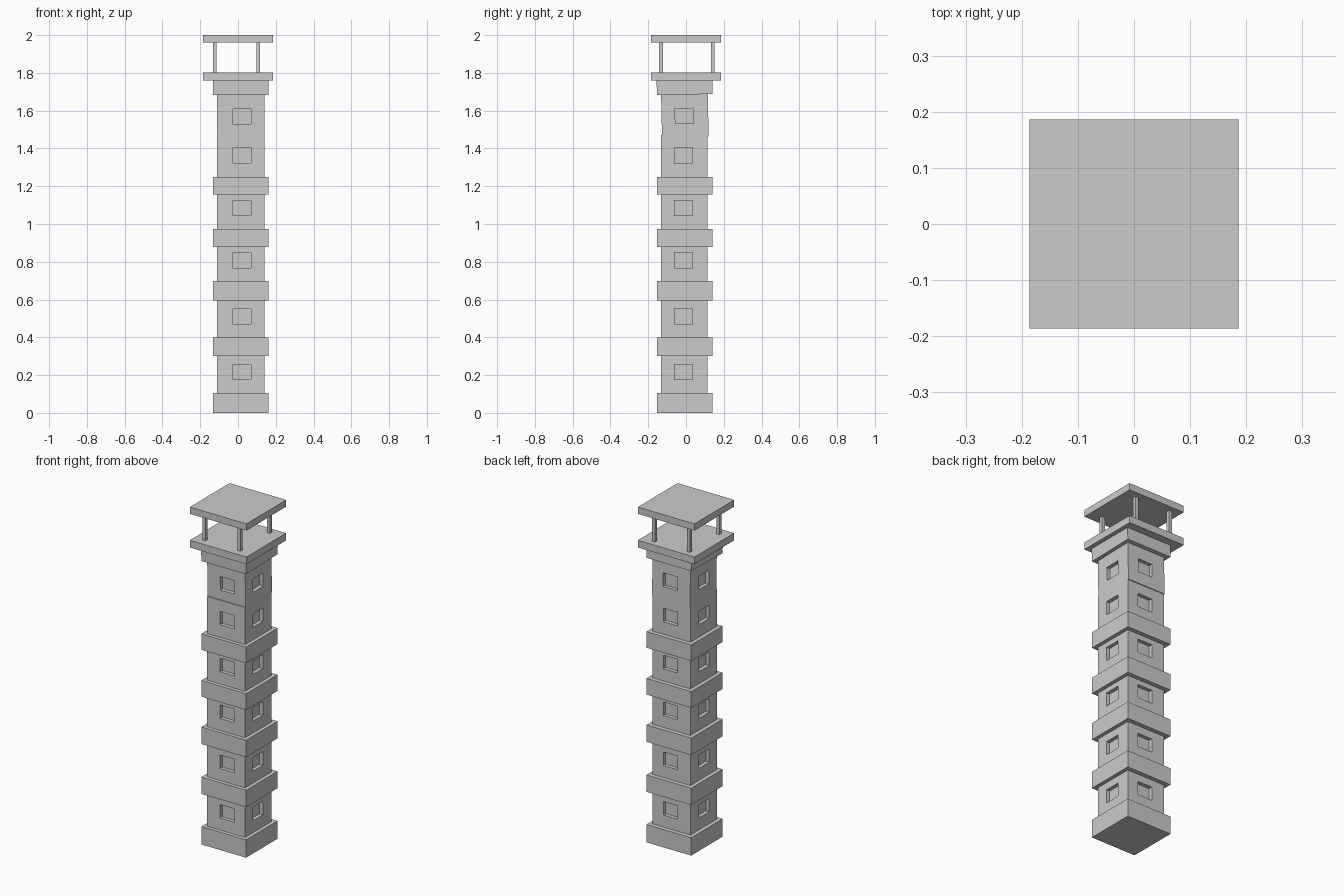
import bpy, bmesh
from math import radians
from mathutils import Matrix, Vector

if "Cube" in bpy.data.objects:
    bpy.data.objects.remove(bpy.data.objects["Cube"])


def add_boxes(name, boxes, matrix=None):
    """One object made of boxes given as (x0, x1, y0, y1, z0, z1)."""
    bm = bmesh.new()
    for x0, x1, y0, y1, z0, z1 in boxes:
        m = (Matrix.Translation(((x0 + x1) / 2, (y0 + y1) / 2, (z0 + z1) / 2))
             @ Matrix.Diagonal((x1 - x0, y1 - y0, z1 - z0, 1)))
        bmesh.ops.create_cube(bm, size=1, matrix=m)
    if matrix:
        bm.transform(matrix)
    mesh = bpy.data.meshes.new(name)
    bm.to_mesh(mesh)
    bm.free()
    obj = bpy.data.objects.new(name, mesh)
    bpy.context.collection.objects.link(obj)
    return obj


# Shaft outline and window placement
X0, X1, Y0, Y1 = -0.11, 0.139, -0.132, 0.115
WX, WY, WW, WH, DEPTH = 0.021, -0.013, 0.047, 0.04, 0.022


def add_shaft(name, z0, z1, window_heights, matrix=None):
    """Shaft block with a recessed window on each side at every height."""
    shaft = add_boxes(name, [(X0, X1, Y0, Y1, z0, z1)], matrix)
    cuts = []
    for z in window_heights:
        lo, hi = z - WH, z + WH
        for a, b in ((Y0 - 0.05, Y0 + DEPTH), (Y1 - DEPTH, Y1 + 0.05)):
            cuts.append((WX - WW, WX + WW, a, b, lo, hi))
        for a, b in ((X0 - 0.05, X0 + DEPTH), (X1 - DEPTH, X1 + 0.05)):
            cuts.append((a, b, WY - WW, WY + WW, lo, hi))
    cutter = add_boxes(name + "_window_cutter", cuts, matrix)
    cutter.hide_render = True
    mod = shaft.modifiers.new("windows", 'BOOLEAN')
    mod.operation = 'DIFFERENCE'
    mod.solver = 'EXACT'
    mod.object = cutter
    bpy.context.view_layer.objects.active = shaft
    bpy.ops.object.modifier_apply(modifier=mod.name)
    bpy.data.objects.remove(cutter)


# The top storey leans very slightly towards the front
pivot = Vector((0, -0.008, 1.6))
lean = (Matrix.Translation(pivot + Vector((0, 0.002, 0)))
        @ Matrix.Rotation(radians(1.3), 4, 'X') @ Matrix.Translation(-pivot))

# Main shaft and leaning top storey
add_shaft("shaft", 0.02, 1.47, (0.217, 0.511, 0.808, 1.085, 1.364))
add_shaft("top_storey", 1.46, 1.70, (1.572,), lean)

# Base plinth and projecting bands
bands = (("base", 0, 0.106), ("band_1", 0.30, 0.40), ("band_2", 0.596, 0.697),
         ("band_3", 0.877, 0.973), ("band_4", 1.155, 1.25))
for name, z0, z1 in bands:
    add_boxes(name, [(-0.133, 0.161, -0.154, 0.141, z0, z1)])
add_boxes("top_band", [(-0.133, 0.161, -0.154, 0.141, 1.685, 1.765)], lean)

# Lookout floor, corner posts and roof
R = 0.186
add_boxes("lookout_floor", [(-R, R, -R, R, 1.76, 1.803)])
add_boxes("corner_posts", [(x - 0.01, x + 0.01, y - 0.01, y + 0.01, 1.80, 1.965)
                           for x in (-0.123, 0.107) for y in (-0.133, 0.142)])
add_boxes("roof", [(-R, R, -R, R, 1.96, 2.0)])
